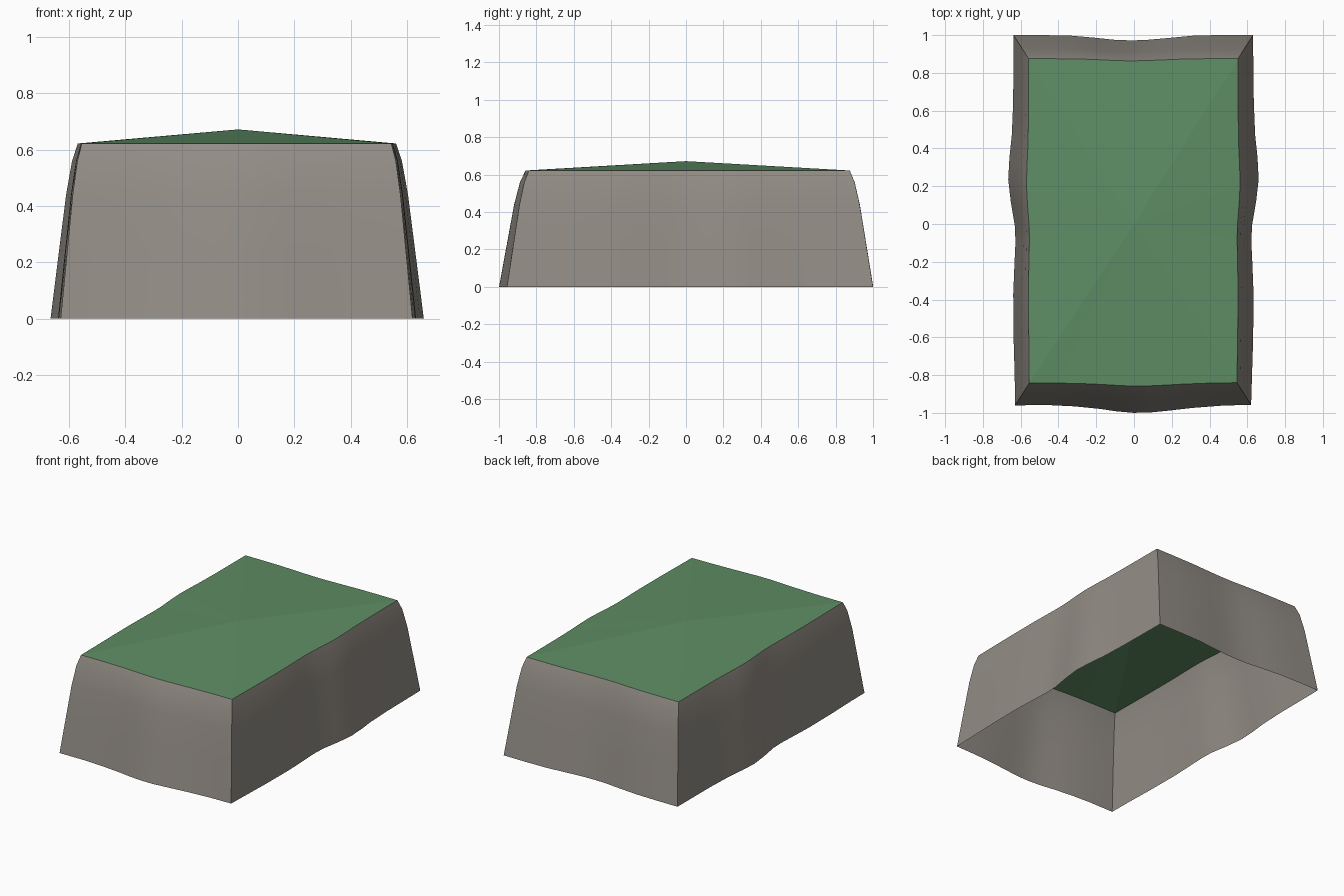
import bpy, math
from mathutils import Vector

if "Cube" in bpy.data.objects:
    bpy.data.objects.remove(bpy.data.objects["Cube"])

# Corner positions at the foot and at the rim, counter-clockwise from front left
FOOT = [(-0.63, -0.96), (0.62, -0.957), (0.63, 1.0), (-0.638, 1.0)]
RIM = [(-0.555, -0.843), (0.545, -0.84), (0.55, 0.875), (-0.558, 0.875)]

# Outward bulge along each side: (fraction along side, bulge at foot)
FRONT = [(0.14, -0.001), (0.25, 0.006), (0.36, 0.02), (0.43, 0.033), (0.5, 0.041),
         (0.57, 0.04), (0.65, 0.03), (0.75, 0.016), (0.88, 0.004)]
RIGHT = [(0.08, 0.004), (0.18, 0.009), (0.3, 0.01), (0.38, 0.003), (0.44, -0.003),
         (0.485, 0.0), (0.55, 0.021), (0.61, 0.034), (0.67, 0.027), (0.73, 0.014),
         (0.82, 0.006)]
BACK = [(0.12, 0.001), (0.25, -0.003), (0.36, -0.016), (0.44, -0.025), (0.5, -0.028),
        (0.57, -0.026), (0.66, -0.014), (0.76, -0.003), (0.88, 0.0)]
LEFT = [(1 - t, b - 0.003) for t, b in reversed(RIGHT)]

# Height and inward fraction of the bank profile
PROFILE = [(0.0, 0.0), (0.24, 0.31), (0.44, 0.57), (0.56, 0.79), (0.622, 1.0)]


def outline(corners, strength):
    pts = []
    for i, bumps in enumerate((FRONT, RIGHT, BACK, LEFT)):
        a, b = Vector(corners[i]), Vector(corners[(i + 1) % 4])
        d = (b - a).normalized()
        out = Vector((d.y, -d.x))
        pts.append(a)
        pts += [a.lerp(b, t) + out * bulge * strength for t, bulge in bumps]
    return pts


def make_part(name, verts, faces, color):
    mesh = bpy.data.meshes.new(name)
    mesh.from_pydata(verts, [], faces)
    mat = bpy.data.materials.new(name)
    mat.diffuse_color = (*color, 1)
    mat.use_nodes = True
    mat.node_tree.nodes["Principled BSDF"].inputs["Base Color"].default_value = mat.diffuse_color
    mesh.materials.append(mat)
    obj = bpy.data.objects.new(name, mesh)
    bpy.context.collection.objects.link(obj)
    return obj


foot, rim = outline(FOOT, 1.0), outline(RIM, 0.4)
n = len(foot)

# Rocky bank: rings swept up the profile, open underneath
verts = [(*p.lerp(q, f), z) for z, f in PROFILE for p, q in zip(foot, rim)]
faces = [(r * n + i, r * n + (i + 1) % n, (r + 1) * n + (i + 1) % n, (r + 1) * n + i)
         for r in range(len(PROFILE) - 1) for i in range(n)]
bank = make_part("rock_bank", verts, faces, (0.29, 0.265, 0.235))
bpy.context.view_layer.objects.active = bank
bank.select_set(True)
bpy.ops.object.shade_smooth_by_angle(angle=math.radians(30))

# Grass top: shallow fan rising to a central peak
top_z = PROFILE[-1][0]
verts = [(*p, top_z) for p in rim] + [(0, 0, 0.672)]
make_part("grass_top", verts, [(i, (i + 1) % n, n) for i in range(n)], (0.115, 0.27, 0.13))
